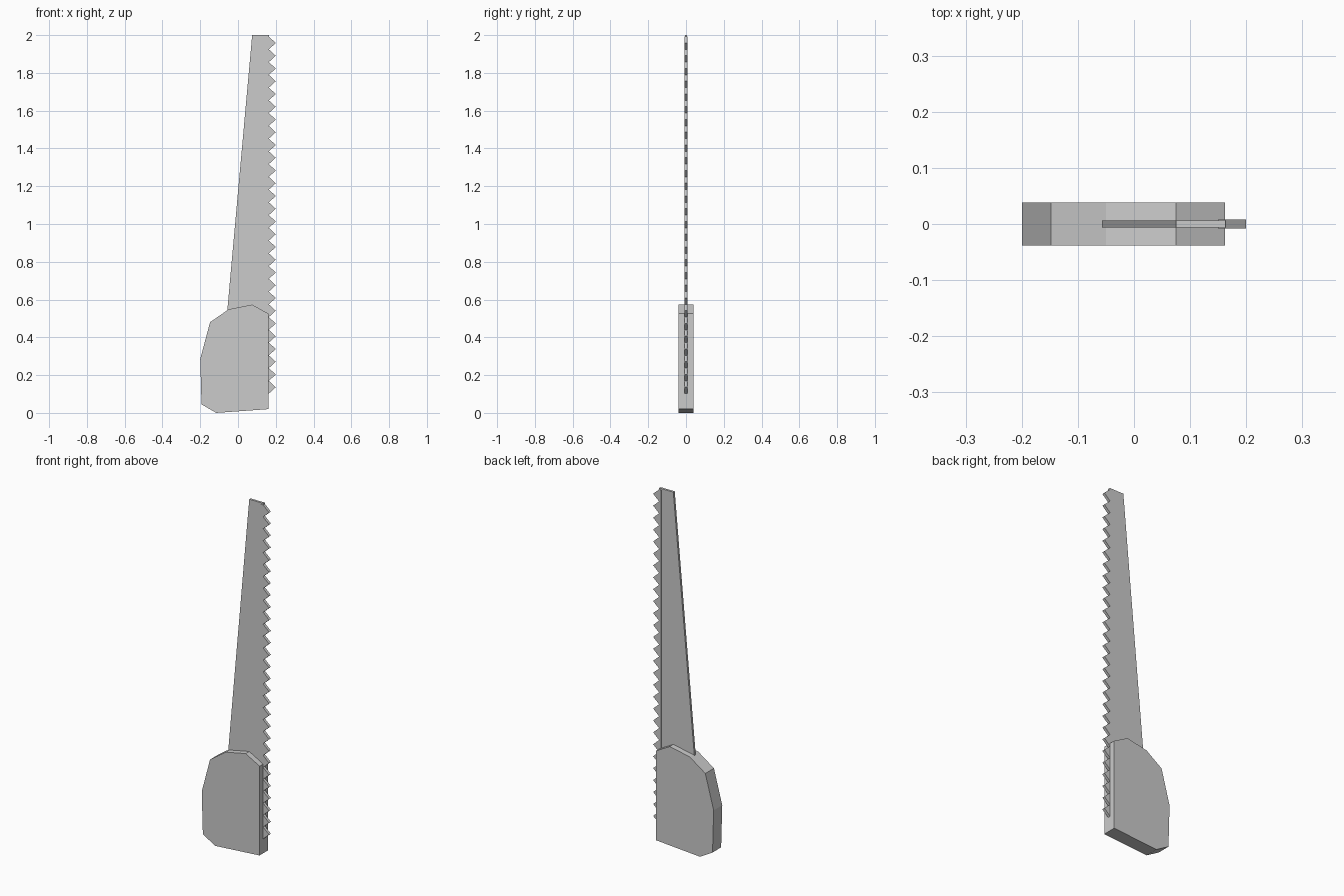
import bpy, bmesh

if "Cube" in bpy.data.objects:
    bpy.data.objects.remove(bpy.data.objects["Cube"])


def plate(name, profile, half):
    """Flat part: an x-z outline extruded evenly either side of y = 0."""
    bm = bmesh.new()
    face = bm.faces.new([bm.verts.new((x, -half, z)) for x, z in profile])
    ext = bmesh.ops.extrude_face_region(bm, geom=[face], use_keep_orig=True)
    for v in ext["geom"]:
        if isinstance(v, bmesh.types.BMVert):
            v.co.y = half
    bmesh.ops.recalc_face_normals(bm, faces=bm.faces)
    mesh = bpy.data.meshes.new(name)
    bm.to_mesh(mesh)
    bm.free()
    obj = bpy.data.objects.new(name, mesh)
    bpy.context.collection.objects.link(obj)
    return obj


# Chunky faceted handle
plate("handle", [(0.162, 0.02), (0.162, 0.525), (0.075, 0.573), (-0.05, 0.548),
                 (-0.148, 0.48), (-0.2, 0.285), (-0.193, 0.045), (-0.115, 0.0)], 0.0385)

# Thin tapered blade, its tang running down inside the handle
plate("blade", [(0.163, 0.11), (0.163, 2.0), (0.075, 2.0), (-0.056, 0.55),
                (-0.05, 0.11)], 0.0065)

# Row of square-cut teeth along the blade edge
TEETH, LOW, HIGH = 28, 0.102, 1.992
pitch = (HIGH - LOW) / TEETH
outline = [(0.15, HIGH), (0.15, LOW), (0.163, LOW)]
for i in range(TEETH):
    z = LOW + i * pitch
    outline += [(0.2, z + pitch / 2), (0.163, z + pitch)]
plate("teeth", outline, 0.008)
